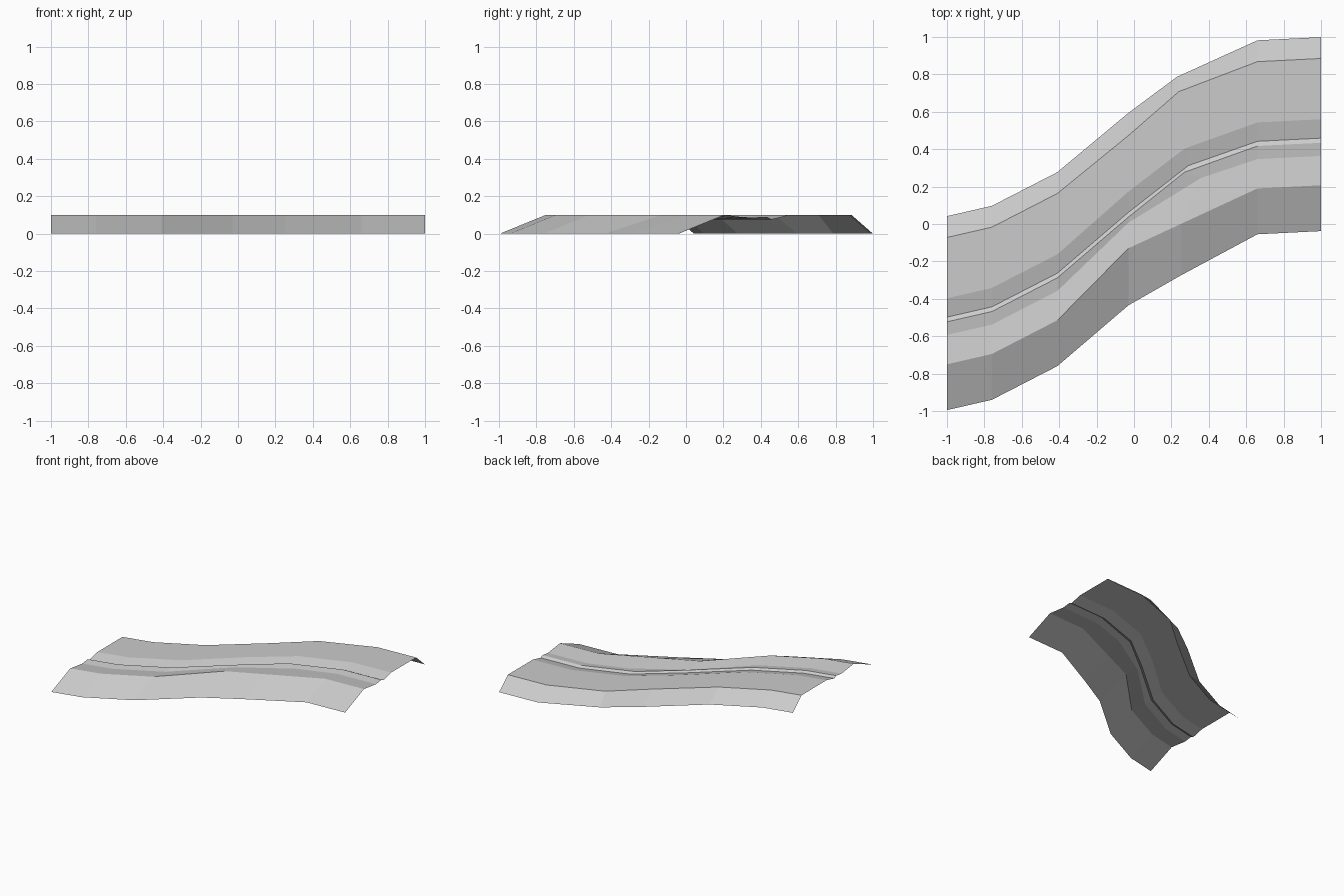
import bpy
import bmesh

cube = bpy.data.objects.get("Cube")
if cube:
    bpy.data.objects.remove(cube, do_unlink=True)

# One plain grey for the whole strip
grey = bpy.data.materials.new("light grey")
colour = (0.6, 0.6, 0.6, 1)
grey.use_nodes = True
grey.diffuse_color = colour
grey.node_tree.nodes["Principled BSDF"].inputs["Base Color"].default_value = colour

# Centre line of the winding strip
path = [(-1, -0.51), (-0.76, -0.455), (-0.41, -0.275), (-0.03, 0.05),
        (0.28, 0.3), (0.66, 0.43), (1, 0.447)]

# Cross-section, front foot to back foot:
# y offset, height, then the bend's x and the y drift at the middle and bend
section = [
    (-0.485, 0.0, 0.25, 0.0, -0.09),
    (-0.24, 0.1, 0.25, 0.06, -0.06),
    (-0.083, 0.08, 0.36, 0.04, 0.03),
    (-0.013, 0.089, 0.27, 0.0, -0.01),
    (0.012, 0.076, 0.29, 0.0, 0.0),
    (0.113, 0.1, 0.27, 0.01, -0.01),
    (0.438, 0.1, 0.24, -0.015, -0.03),
    (0.552, 0.0, 0.23, -0.008, -0.065),
]
MIDDLE, BEND = 3, 4

# Sweep the section along the path as an open sheet
bm = bmesh.new()
rails = []
for offset, height, bend_x, drift_middle, drift_bend in section:
    rail = []
    for i, (x, y) in enumerate(path):
        y += offset
        if i == MIDDLE:
            y += drift_middle
        elif i == BEND:
            x, y = bend_x, y + drift_bend
        rail.append(bm.verts.new((x, y, height)))
    rails.append(rail)

for front, back in zip(rails, rails[1:]):
    for i in range(len(path) - 1):
        bm.faces.new((front[i], front[i + 1], back[i + 1], back[i]))

mesh = bpy.data.meshes.new("winding_embankment")
bm.to_mesh(mesh)
bm.free()
mesh.materials.append(grey)
strip = bpy.data.objects.new("winding_embankment", mesh)
bpy.context.collection.objects.link(strip)
